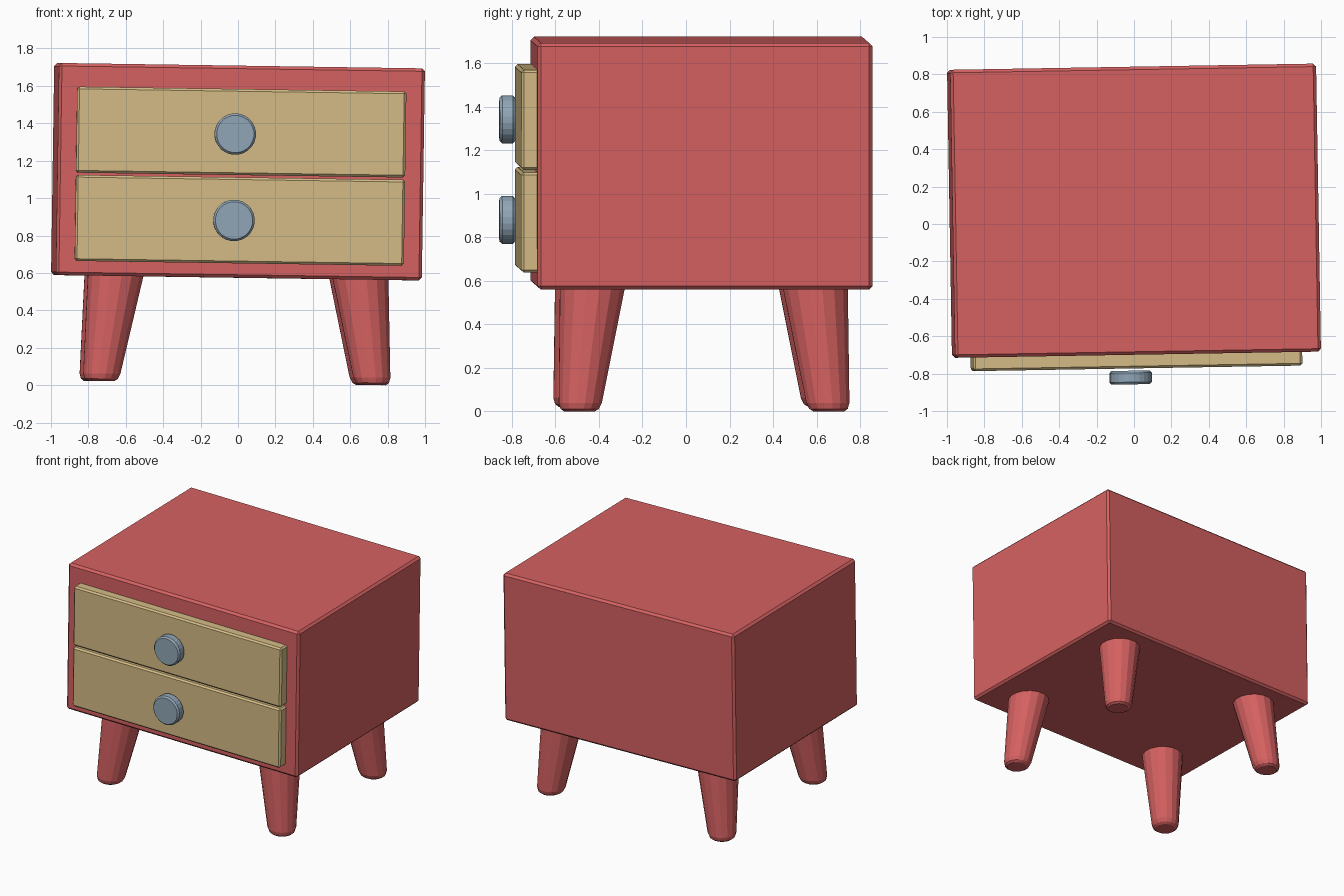
import bpy, bmesh, math
from mathutils import Matrix

if "Cube" in bpy.data.objects:
    bpy.data.objects.remove(bpy.data.objects["Cube"])

# whole piece is very slightly turned and tilted
FRAME = (Matrix.Translation((0, 0.071, 1.141))
         @ Matrix.Rotation(0.017, 4, 'Z') @ Matrix.Rotation(0.0148, 4, 'Y'))


def material(name, rgb):
    m = bpy.data.materials.new(name)
    m.diffuse_color = (*rgb, 1)
    m.use_nodes = True
    m.node_tree.nodes["Principled BSDF"].inputs["Base Color"].default_value = m.diffuse_color
    return m


RED = material("red paint", (0.67, 0.12, 0.12))
TAN = material("tan wood", (0.66, 0.50, 0.235))
GREY = material("blue grey metal", (0.28, 0.38, 0.47))


def finish(name, bm, mat):
    bmesh.ops.recalc_face_normals(bm, faces=bm.faces)
    me = bpy.data.meshes.new(name)
    bm.to_mesh(me)
    bm.free()
    me.materials.append(mat)
    ob = bpy.data.objects.new(name, me)
    ob.matrix_world = FRAME
    bpy.context.collection.objects.link(ob)


def box(name, size, centre, bevel, mat):
    bm = bmesh.new()
    bmesh.ops.create_cube(bm, size=1, matrix=Matrix.Translation(centre)
                          @ Matrix.Diagonal((*size, 1)))
    bmesh.ops.bevel(bm, geom=bm.edges[:], offset=bevel, segments=1,
                    affect='EDGES', profile=0.5)
    finish(name, bm, mat)


def stack(name, rings, sides, mat, xf=Matrix()):
    """Loft circles given as (x, y, z, radius), capped at both ends."""
    bm = bmesh.new()
    loops = []
    for x, y, z, r in rings:
        angles = [2 * math.pi * (i + 0.5) / sides for i in range(sides)]
        loops.append([bm.verts.new(xf @ Matrix.Translation((x, y, z)).to_translation()
                                   + xf.to_3x3() @ Matrix.Rotation(a, 3, 'Z').col[0] * r)
                      for a in angles])
    for a, b in zip(loops, loops[1:]):
        for i in range(sides):
            j = (i + 1) % sides
            bm.faces.new((a[i], a[j], b[j], b[i]))
    bm.faces.new(loops[0])
    bm.faces.new(loops[-1])
    finish(name, bm, mat)


# cabinet body
box("cabinet", (1.957, 1.54, 1.134), (0, 0, 0), 0.016, RED)

# drawers with round knobs
for name, z, kz in (("upper", 0.212, 0.201), ("lower", -0.26, -0.261)):
    box(name + "_drawer", (1.76, 0.12, 0.46), (0, -0.783, z), 0.012, TAN)
    to_front = Matrix.Translation((-0.033, -0.855, kz)) @ Matrix.Rotation(math.pi / 2, 4, 'X')
    stack(name + "_knob", [(0, 0, 0, 0.1), (0, 0, 0.012, 0.111),
                           (0, 0, 0.061, 0.111), (0, 0, 0.073, 0.1)], 24, GREY, to_front)

# splayed tapering legs with rounded feet
BOTTOM, TOP = -1.13, -0.55
for sy, row in ((-1, "front"), (1, "back")):
    for sx, side in ((-1, "left"), (1, "right")):
        rings = []
        for z, r in ((BOTTOM, 0.072), (BOTTOM + 0.012, 0.09),
                     (BOTTOM + 0.04, 0.101), (TOP, 0.153)):
            t = (z - BOTTOM) / (TOP - BOTTOM)
            rings.append((sx * (0.727 - 0.074 * t), sy * (0.573 - 0.062 * t), z, r))
        stack(f"{row}_{side}_leg", rings, 16, RED)
